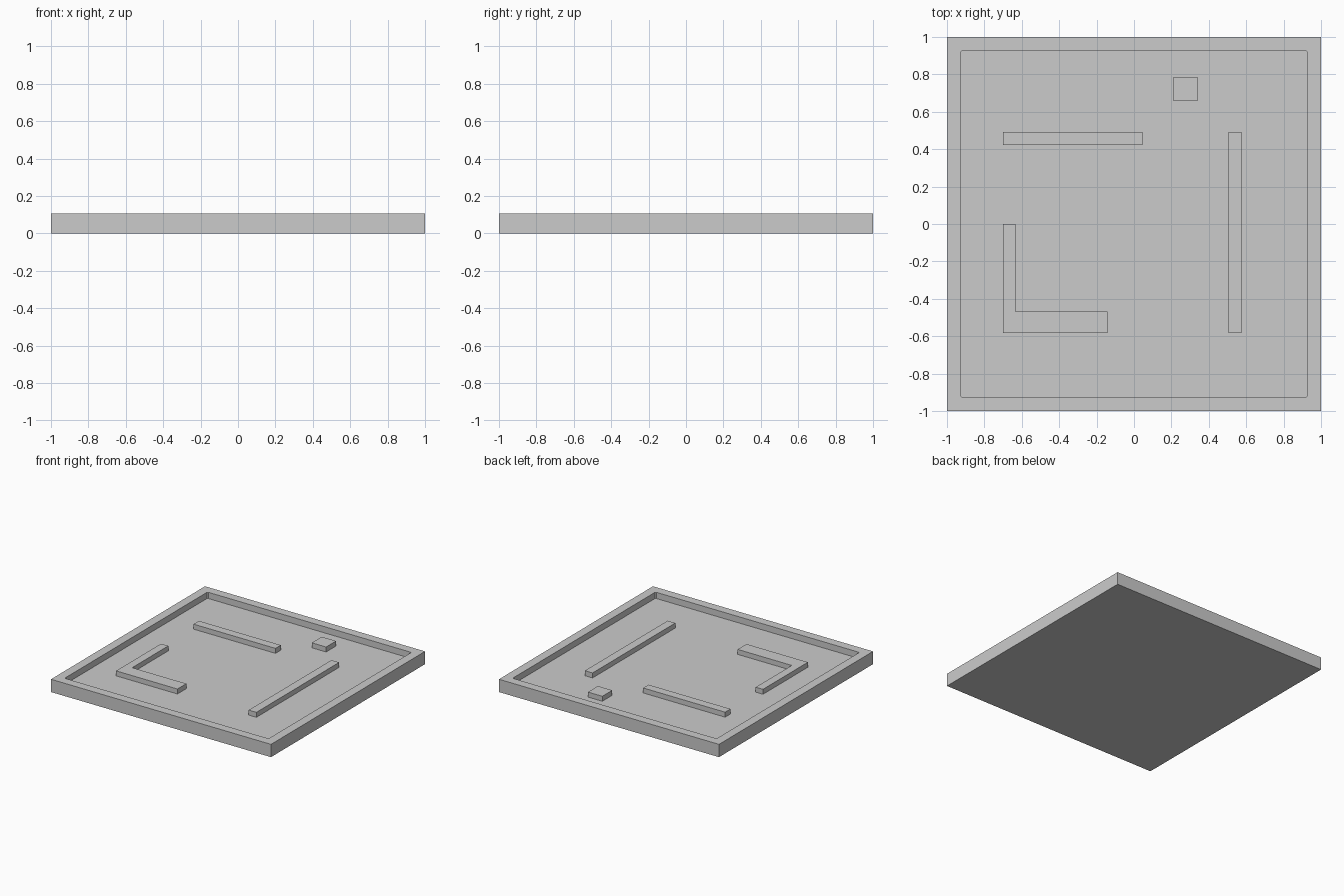
import bpy
import bmesh

cube = bpy.data.objects.get("Cube")
if cube:
    bpy.data.objects.remove(cube, do_unlink=True)

HEIGHT, FLOOR, BLOCK_TOP = 0.105, 0.054, 0.095

grey = bpy.data.materials.new("plain grey")
grey.use_nodes = True
colour = (0.6, 0.6, 0.6, 1)
grey.diffuse_color = colour
grey.node_tree.nodes["Principled BSDF"].inputs["Base Color"].default_value = colour


def prism(name, outline, bottom, top):
    """Extrude a flat outline from bottom to top."""
    bm = bmesh.new()
    face = bm.faces.new([bm.verts.new((x, y, bottom)) for x, y in outline])
    up = bmesh.ops.extrude_face_region(bm, geom=[face])["geom"]
    bmesh.ops.translate(bm, vec=(0, 0, top - bottom),
                        verts=[v for v in up if isinstance(v, bmesh.types.BMVert)])
    bmesh.ops.recalc_face_normals(bm, faces=bm.faces)
    mesh = bpy.data.meshes.new(name)
    bm.to_mesh(mesh)
    bm.free()
    mesh.materials.append(grey)
    obj = bpy.data.objects.new(name, mesh)
    bpy.context.collection.objects.link(obj)
    return obj


def rect(x0, x1, y0, y1):
    return [(x0, y0), (x1, y0), (x1, y1), (x0, y1)]


# Square tray with a shallow recess, its corners slightly clipped
tray = prism("tray", rect(-1, 1, -1, 1), 0, HEIGHT)
r, c = 0.927, 0.919
recess = prism("recess_cutter",
               [(-c, -r), (c, -r), (r, -c), (r, c), (c, r), (-c, r), (-r, c), (-r, -c)],
               FLOOR, HEIGHT + 0.1)
recess.hide_render = True
recess.hide_viewport = True
cut = tray.modifiers.new("recess", "BOOLEAN")
cut.operation = "DIFFERENCE"
cut.solver = "EXACT"
cut.object = recess

# Raised walls and block standing on the recess floor
blocks = {
    "back_bar": rect(-0.70, 0.045, 0.422, 0.492),
    "side_bar": rect(0.505, 0.575, -0.583, 0.492),
    "small_block": rect(0.21, 0.34, 0.658, 0.787),
    "corner_wall": [(-0.70, -0.583), (-0.142, -0.583), (-0.142, -0.468),
                    (-0.634, -0.468), (-0.634, 0), (-0.70, 0)],
}
for name, outline in blocks.items():
    prism(name, outline, FLOOR - 0.01, BLOCK_TOP)
